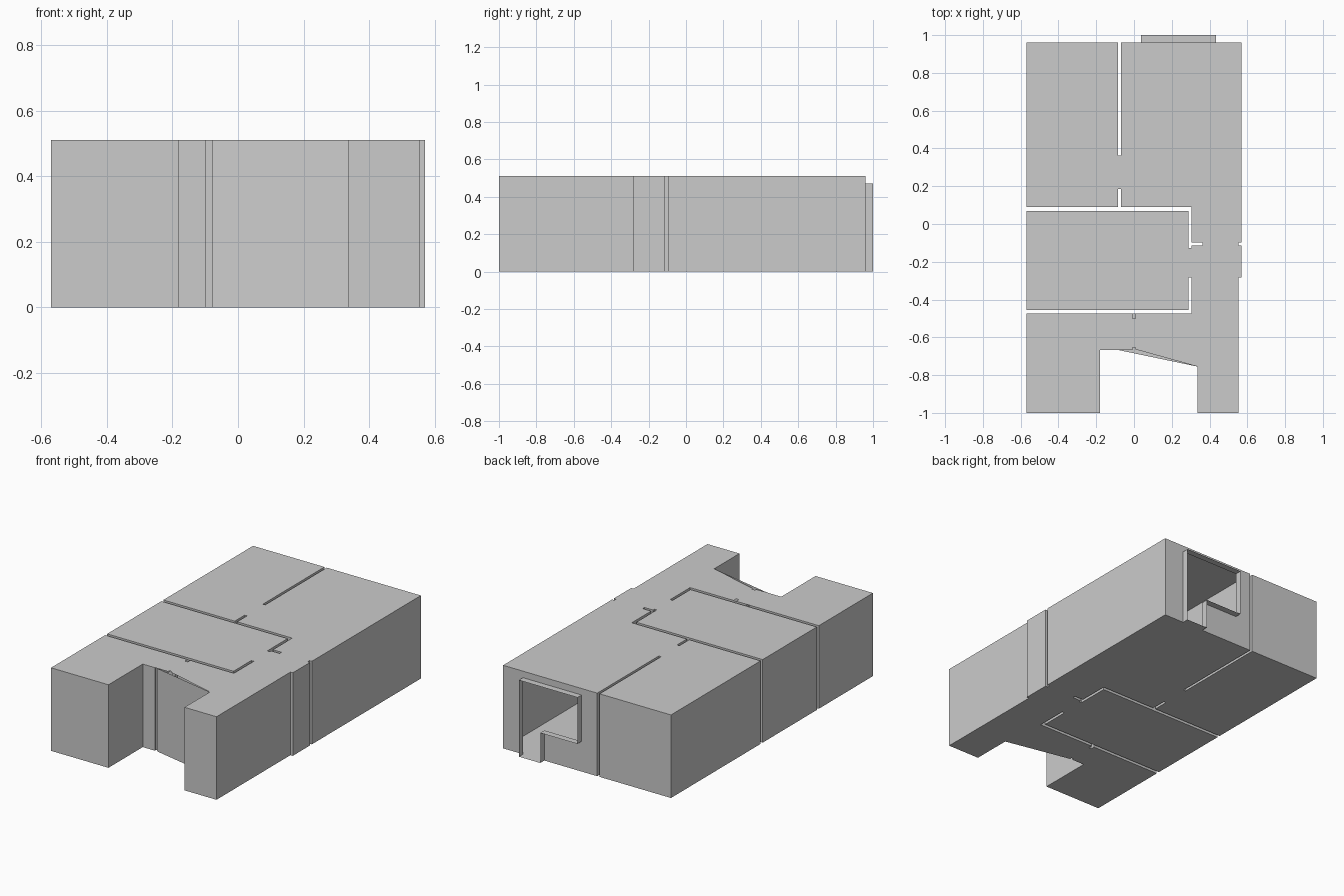
import bpy

if "Cube" in bpy.data.objects:
    bpy.data.objects.remove(bpy.data.objects["Cube"])

H = 0.51        # ceiling height
DOOR = 0.445    # doorway head height
BACK = 0.96     # rear wall line


def make(name, faces):
    """Create a flat-shaded sheet object from a list of face loops."""
    verts, index, polys = [], {}, []
    for loop in faces:
        ids = []
        for p in loop:
            key = tuple(round(c, 4) for c in p)
            if key not in index:
                index[key] = len(verts)
                verts.append(key)
            ids.append(index[key])
        polys.append(ids)
    mesh = bpy.data.meshes.new(name)
    mesh.from_pydata(verts, [], polys)
    mesh.update()
    obj = bpy.data.objects.new(name, mesh)
    bpy.context.collection.objects.link(obj)
    return obj


def plan(nx, jamb_y, corner_y):
    """Counter-clockwise floor plan; nx is the centre of the small front partition."""
    a, b = nx - 0.009, nx + 0.009
    return [
        (-.57, -1), (-.18, -1), (-.18, -.667), (a, -.667), (a, jamb_y),
        (b, jamb_y), (b, corner_y), (.337, -.755), (.337, -1), (.554, -1),
        (.554, -.282), (.57, -.282), (.57, -.115), (.554, -.115),
        (.554, -.097), (.57, -.097), (.57, BACK), (-.069, BACK),
        (-.069, .362), (-.085, .362), (-.085, BACK), (-.57, BACK),
        (-.57, .09), (-.085, .09), (-.085, .186), (-.069, .186),
        (-.069, .09), (.305, .09), (.305, -.097), (.363, -.097),
        (.363, -.115), (.305, -.115), (.305, -.128), (.288, -.128),
        (.288, .07), (-.57, .07), (-.57, -.455), (.288, -.455),
        (.288, -.282), (.305, -.282), (.305, -.475), (b, -.475),
        (b, -.5), (a, -.5), (a, -.475), (-.57, -.475)]


def at(points, z):
    return [(x, y, z) for x, y in points]


# Floor and ceiling sheets (the partition sits at a different x in each)
base = plan(-0.088, -0.656, -0.668)
make("floor", [at(base, 0)[::-1]])
make("ceiling", [at(plan(0.0, -0.655, -0.664), H)])

# Walls, leaving out the rear wall that carries the opening
walls = []
for p, q in zip(base, base[1:] + base[:1]):
    if p == (.57, BACK):
        continue
    walls.append([(*p, 0), (*q, 0), (*q, H), (*p, H)])
make("walls", walls)

# Rear wall with a joined door and window opening
opening = [(.435, 0), (.435, .47), (.037, .47), (.037, .185), (.29, .185), (.29, 0)]
rear = [(.57, 0)] + opening + [(-.069, 0), (-.069, H), (.57, H)]
make("rear_wall", [[(x, BACK, z) for x, z in rear]])

# Open sleeve projecting around the opening
sleeve = []
for (x0, z0), (x1, z1) in zip(opening, opening[1:] + opening[:1]):
    sleeve.append([(x0, BACK, z0), (x1, BACK, z1), (x1, 1, z1), (x0, 1, z0)])
make("opening_sleeve", sleeve)


# Lintel over each doorway: two sides and the underside
def lintel(name, x0, x1, y0, y1, along_y):
    c = [(x0, y0), (x1, y0), (x1, y1), (x0, y1)]
    faces = [at(c, DOOR)]
    for i in ((1, 3) if along_y else (0, 2)):
        p, q = c[i], c[(i + 1) % 4]
        faces.append([(*q, DOOR), (*p, DOOR), (*p, H), (*q, H)])
    make(name, faces)


lintel("rear_room_lintel", -.085, -.069, .186, .362, True)
lintel("middle_room_lintel", .288, .305, -.282, -.128, True)
lintel("hall_lintel", .363, .554, -.115, -.097, False)
lintel("front_room_lintel", -.097, -.079, -.656, -.5, True)
